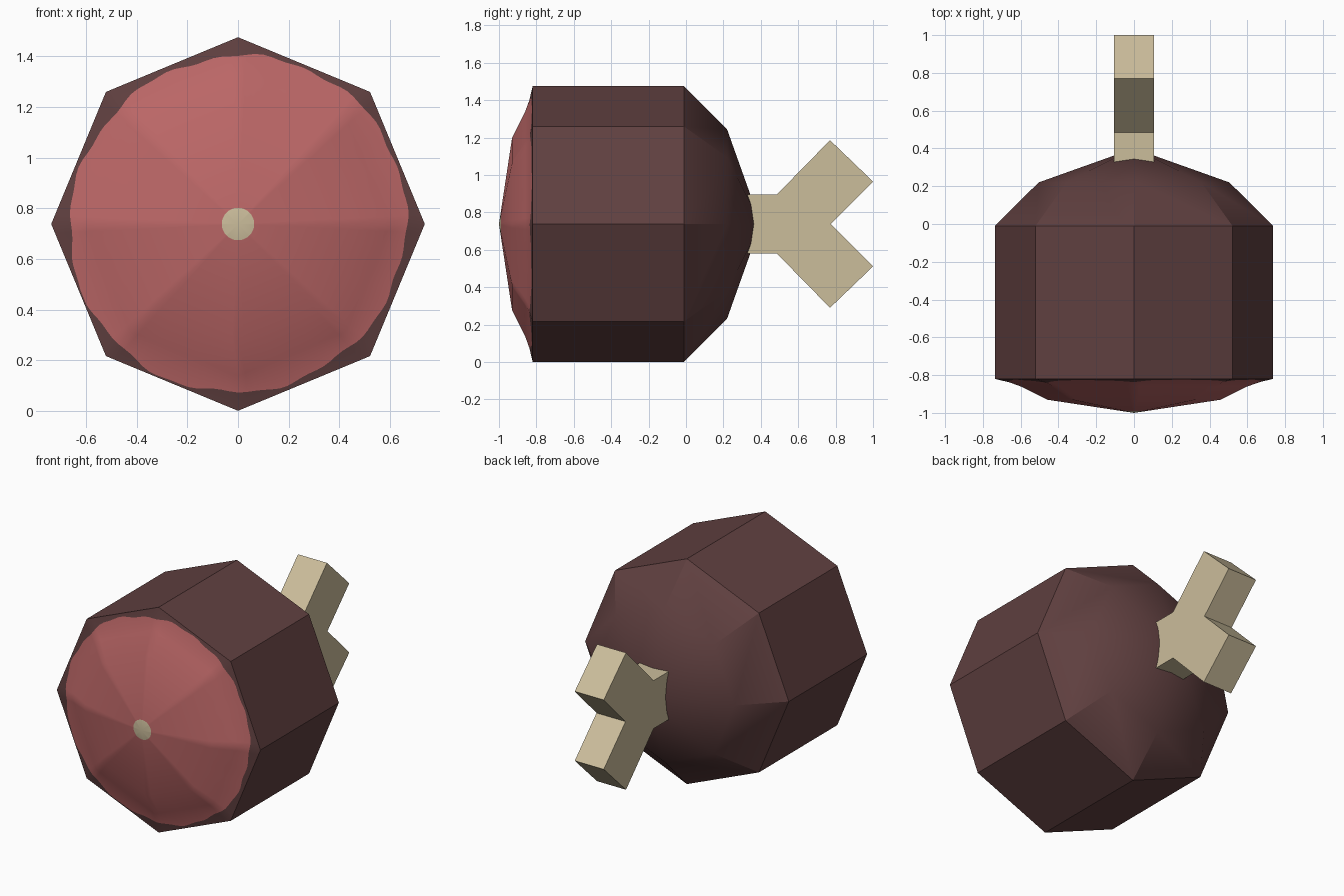
import bpy, bmesh, math

if "Cube" in bpy.data.objects:
    bpy.data.objects.remove(bpy.data.objects["Cube"])

CZ = 0.738          # height of the joint's axis
HALF = math.pi / 8  # half of one octagon sector


def material(name, rgb):
    m = bpy.data.materials.new(name)
    m.diffuse_color = (*rgb, 1)
    m.use_nodes = True
    m.node_tree.nodes["Principled BSDF"].inputs["Base Color"].default_value = m.diffuse_color
    return m


SKIN = material("dark skin", (0.117, 0.051, 0.051))
MEAT = material("red meat", (0.50, 0.135, 0.135))
BONE = material("bone", (0.60, 0.51, 0.33))


def octagon(a):
    """Radius of a unit octagon (corner at angle 0) in direction a."""
    return math.cos(HALF) / math.cos(a % (2 * HALF) - HALF)


def finish(name, bm, mats, angle=30):
    me = bpy.data.meshes.new(name)
    bm.to_mesh(me)
    bm.free()
    for m in mats:
        me.materials.append(m)
    ob = bpy.data.objects.new(name, me)
    bpy.context.collection.objects.link(ob)
    bpy.ops.object.select_all(action='DESELECT')
    ob.select_set(True)
    bpy.context.view_layer.objects.active = ob
    bpy.ops.object.shade_smooth_by_angle(angle=math.radians(angle))
    return ob


def shell(name, rows, n, mats, slots):
    """Skin rows (each a function angle -> (radius, y)), ordered front to back."""
    bm = bmesh.new()
    grid = []
    for row in rows:
        ring = []
        for j in range(n):
            a = 2 * math.pi * j / n
            r, y = row(a)
            ring.append(bm.verts.new((r * math.cos(a), y, CZ + r * math.sin(a))))
        grid.append(ring)
    for i, slot in enumerate(slots):
        for j in range(n):
            k = (j + 1) % n
            f = bm.faces.new((grid[i][j], grid[i + 1][j], grid[i + 1][k], grid[i][k]))
            f.material_index = slot
    bmesh.ops.remove_doubles(bm, verts=bm.verts, dist=1e-4)
    return finish(name, bm, mats)


def oct_row(r, y):
    return lambda a: (r * octagon(a), y)


# Cut face profile: octagonal radius -> y
PROFILE = [(0, -1.0), (0.46, -0.93), (0.60, -0.86), (0.66, -0.838), (0.737, -0.82)]


def on_face(r, a):
    rho = r / octagon(a)
    for (r0, y0), (r1, y1) in zip(PROFILE, PROFILE[1:]):
        if rho <= r1:
            return r, y0 + (y1 - y0) * (rho - r0) / (r1 - r0)
    return r, PROFILE[-1][1]


def wavy_row(a):
    r = 0.664 + 0.006 * math.sin(9 * a + 1) + 0.004 * math.sin(23 * a) \
        + 0.008 * math.sin(2 * a)
    return on_face(min(r, 0.73 * octagon(a)), a)


# Skin: octagonal barrel with a tapered back
shell("skin_body",
      [oct_row(0.737, -0.82), oct_row(0.737, -0.01), oct_row(0.505, 0.22), oct_row(0, 0.40)],
      8, [SKIN], [0, 0, 0])

# Cut face: bone disc, meat, wavy skin rim
shell("cut_face",
      [oct_row(0, -1.0), lambda a: on_face(0.064, a), oct_row(0.46, -0.93),
       oct_row(0.60, -0.86), wavy_row, oct_row(0.737, -0.82)],
      128, [SKIN, MEAT, BONE], [2, 1, 1, 1, 0])

# Bone: forked profile extruded sideways, mirrored about the axis
half = [(0.26, 0.157), (0.485, 0.157), (0.77, 0.448), (1.0, 0.227)]
profile = half + [(0.775, 0)] + [(y, -z) for y, z in reversed(half)]
bm = bmesh.new()
face = bm.faces.new([bm.verts.new((-0.105, y, CZ + z)) for y, z in profile])
ext = bmesh.ops.extrude_face_region(bm, geom=[face], use_keep_orig=True)
bmesh.ops.translate(bm, vec=(0.21, 0, 0),
                    verts=[v for v in ext["geom"] if isinstance(v, bmesh.types.BMVert)])
bmesh.ops.recalc_face_normals(bm, faces=bm.faces)
finish("forked_bone", bm, [BONE])
